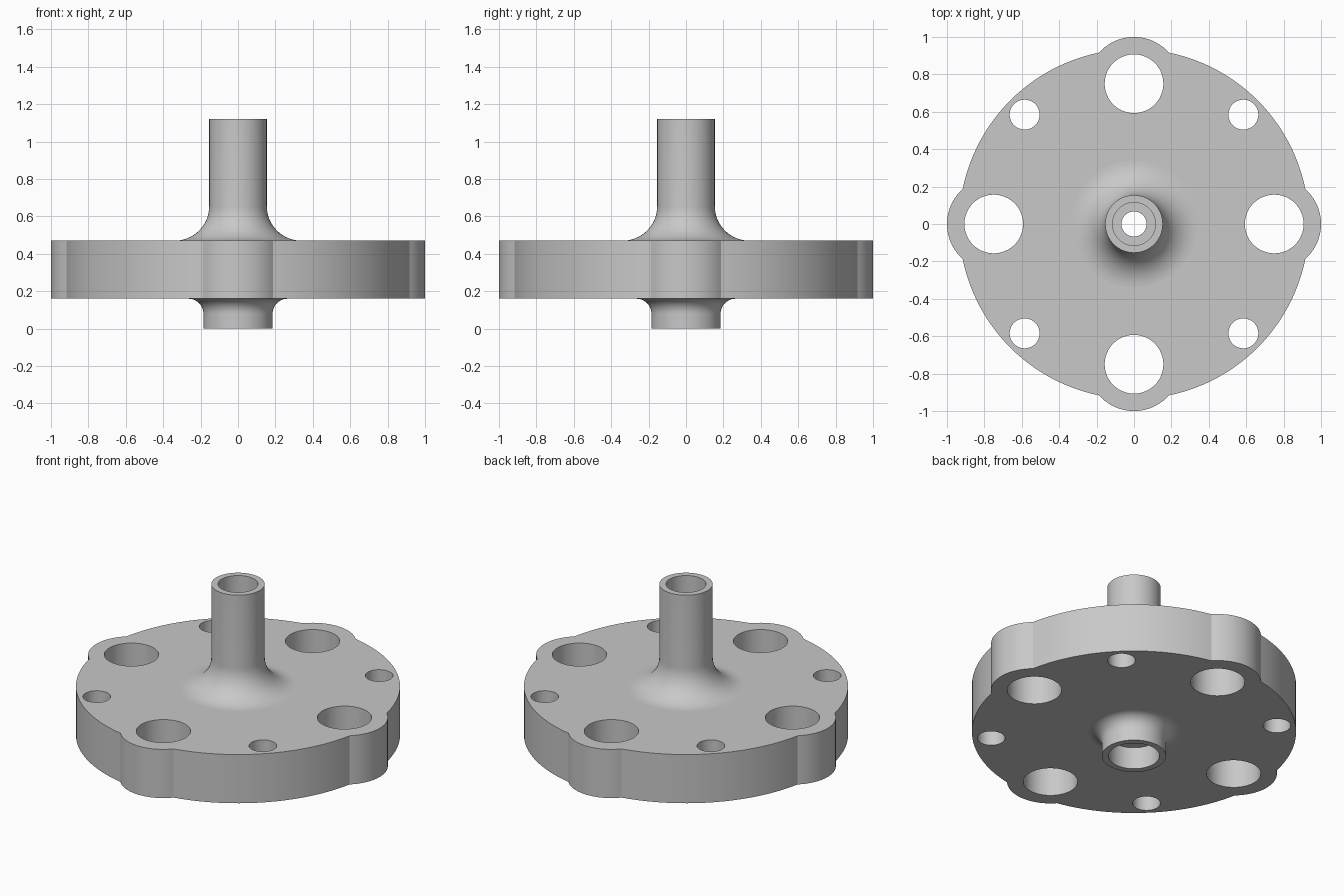
import bpy, bmesh, math
from math import pi, cos, sin

cube = bpy.data.objects.get("Cube")
if cube:
    bpy.data.objects.remove(cube, do_unlink=True)

steel = bpy.data.materials.new("light grey metal")
steel.use_nodes = True
GREY = (0.58, 0.58, 0.58, 1)
steel.diffuse_color = GREY
steel.node_tree.nodes["Principled BSDF"].inputs["Base Color"].default_value = GREY

PLATE_LOW, PLATE_TOP = 0.16, 0.47
DISC_R, LOBE_R, LOBE_POS = 0.935, 0.25, 0.75


def arc(cx, cy, r, a0, a1, n):
    """Points along an arc, both ends included."""
    steps = [a0 + (a1 - a0) * i / n for i in range(n + 1)]
    return [(cx + r * cos(a), cy + r * sin(a)) for a in steps]


def finish(obj):
    """Weld, orient and shade a finished mesh object."""
    bm = bmesh.new()
    bm.from_mesh(obj.data)
    bmesh.ops.remove_doubles(bm, verts=bm.verts, dist=0.0001)
    bmesh.ops.recalc_face_normals(bm, faces=bm.faces)
    bm.to_mesh(obj.data)
    bm.free()
    obj.data.materials.clear()
    obj.data.materials.append(steel)
    bpy.ops.object.select_all(action='DESELECT')
    obj.select_set(True)
    bpy.context.view_layer.objects.active = obj
    bpy.ops.object.shade_smooth_by_angle(angle=math.radians(30))


def add_object(name, data):
    obj = bpy.data.objects.new(name, data)
    bpy.context.collection.objects.link(obj)
    return obj


# Flange plate outline: disc arcs alternating with four lobes
meet = (DISC_R**2 - LOBE_R**2 + LOBE_POS**2) / (2 * LOBE_POS)
side = math.sqrt(DISC_R**2 - meet**2)
disc_a, lobe_a = math.atan2(side, meet), math.atan2(side, meet - LOBE_POS)
outline = []
for k in range(4):
    t = k * pi / 2
    outline += arc(LOBE_POS * cos(t), LOBE_POS * sin(t), LOBE_R, t - lobe_a, t + lobe_a, 20)[:-1]
    outline += arc(0, 0, DISC_R, t + disc_a, t + pi / 2 - disc_a, 28)[:-1]

# Bolt holes, dowel holes and the hub seat
loops = [outline, arc(0, 0, 0.2, 0, 2 * pi, 48)[:-1]]
for k in range(4):
    for pos, r, t in ((LOBE_POS, 0.157, k * pi / 2), (0.827, 0.08, k * pi / 2 + pi / 4)):
        loops.append(arc(pos * cos(t), pos * sin(t), r, 0, 2 * pi, 48)[:-1])

curve = bpy.data.curves.new("flange_outline", 'CURVE')
curve.dimensions = '2D'
curve.fill_mode = 'BOTH'
curve.extrude = (PLATE_TOP - PLATE_LOW) / 2
for pts in loops:
    spline = curve.splines.new('POLY')
    spline.points.add(len(pts) - 1)
    for p, (x, y) in zip(spline.points, pts):
        p.co = (x, y, 0, 1)
    spline.use_cyclic_u = True
helper = add_object("flange_outline", curve)
bpy.context.view_layer.update()
mesh = bpy.data.meshes.new_from_object(helper.evaluated_get(bpy.context.evaluated_depsgraph_get()))
bpy.data.objects.remove(helper, do_unlink=True)
for v in mesh.vertices:
    v.co.z += (PLATE_LOW + PLATE_TOP) / 2
finish(add_object("flange_plate", mesh))

# Hub: filleted stem and spigot with a stepped bore, turned about z
STEM_R, SPIGOT_R, TOP_FILLET, LOW_FILLET = 0.154, 0.185, 0.185, 0.08
profile = [(SPIGOT_R, 0)]
profile += arc(SPIGOT_R + LOW_FILLET, PLATE_LOW - LOW_FILLET, LOW_FILLET, pi, pi / 2, 12)
profile += arc(STEM_R + TOP_FILLET, PLATE_TOP + TOP_FILLET, TOP_FILLET, 1.5 * pi, pi, 16)
profile += [(STEM_R, 1.12), (0.115, 1.12), (0.115, 0.3), (0.067, 0.3),
            (0.067, 0.14), (0.147, 0.14), (0.147, 0)]
bm = bmesh.new()
verts = [bm.verts.new((r, 0, z)) for r, z in profile]
edges = [bm.edges.new((a, b)) for a, b in zip(verts, verts[1:] + verts[:1])]
bmesh.ops.spin(bm, geom=verts + edges, cent=(0, 0, 0), axis=(0, 0, 1),
               angle=2 * pi, steps=72, use_merge=True)
hub_mesh = bpy.data.meshes.new("hub")
bm.to_mesh(hub_mesh)
bm.free()
finish(add_object("hub", hub_mesh))
